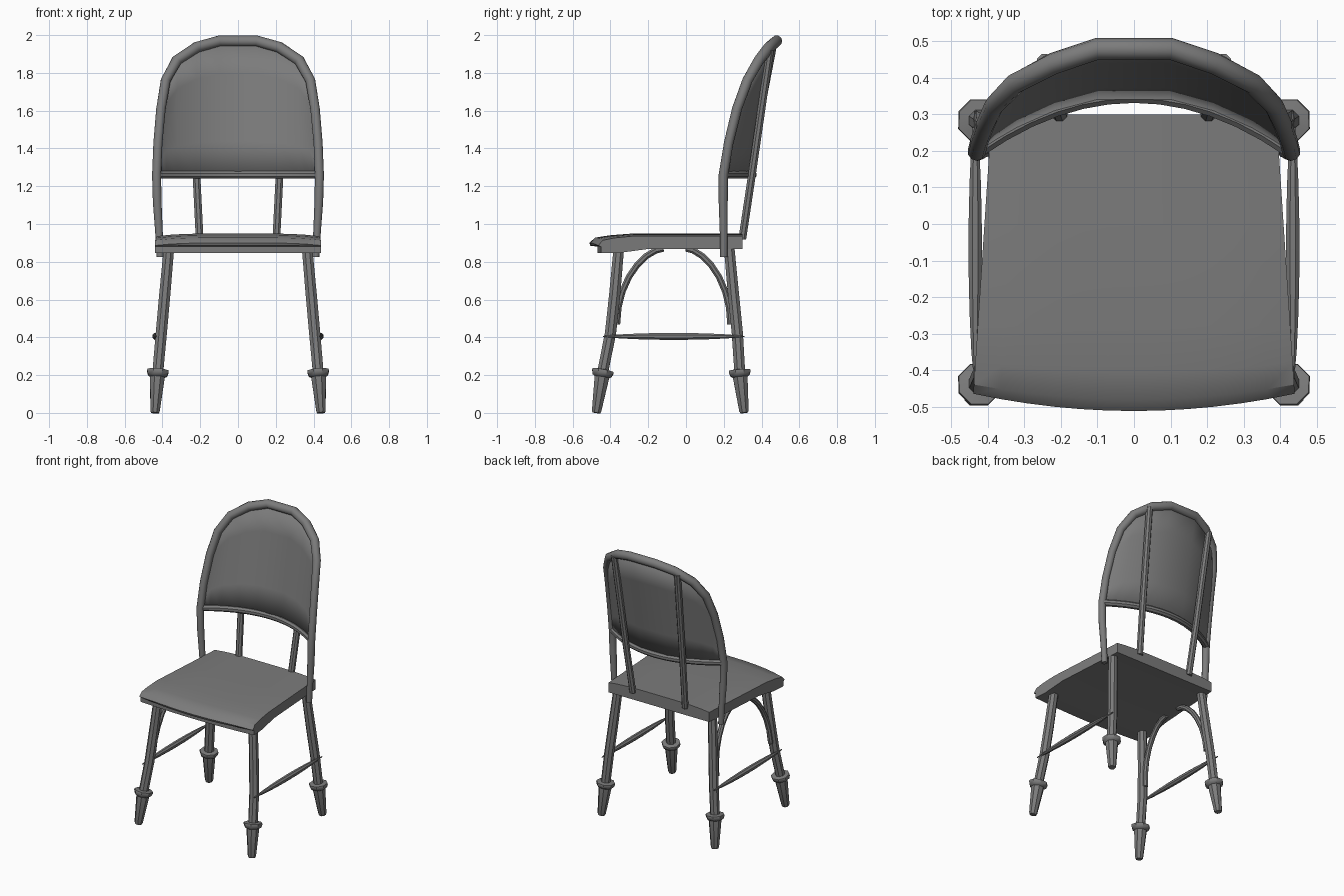
import bpy, bmesh, math
from mathutils import Vector

cube = bpy.data.objects.get("Cube")
if cube:
    bpy.data.objects.remove(cube)

grey = bpy.data.materials.new("dark grey")
grey.use_nodes = True
COLOUR = (0.2, 0.2, 0.2, 1)
grey.diffuse_color = COLOUR
grey.node_tree.nodes["Principled BSDF"].inputs["Base Color"].default_value = COLOUR


def finish(name, bm, angle=40):
    """Turn a bmesh into a smooth-shaded object with sharp creases."""
    bmesh.ops.recalc_face_normals(bm, faces=bm.faces)
    mesh = bpy.data.meshes.new(name)
    bm.to_mesh(mesh)
    bm.free()
    mesh.materials.append(grey)
    mesh.polygons.foreach_set("use_smooth", [True] * len(mesh.polygons))
    mesh.set_sharp_from_angle(angle=math.radians(angle))
    obj = bpy.data.objects.new(name, mesh)
    bpy.context.collection.objects.link(obj)
    return obj


def skin(bm, rings):
    """Join closed rings of points into a capped solid."""
    loops = [[bm.verts.new(p) for p in ring] for ring in rings]
    n = len(loops[0])
    for a, b in zip(loops, loops[1:]):
        for i in range(n):
            j = (i + 1) % n
            bm.faces.new((a[i], a[j], b[j], b[i]))
    bm.faces.new(loops[0])
    bm.faces.new(loops[-1])


def tube(name, path, radii, ref, sides=8):
    """Round bar along a path; ref is any axis the path never follows."""
    pts = [Vector(p) for p in path]
    if not isinstance(radii, (list, tuple)):
        radii = [radii] * len(pts)
    rings = []
    for i, p in enumerate(pts):
        t = (pts[min(i + 1, len(pts) - 1)] - pts[max(i - 1, 0)]).normalized()
        u = t.cross(Vector(ref)).normalized()
        v = t.cross(u)
        angles = [2 * math.pi * (k + 0.5) / sides for k in range(sides)]
        rings.append([p + radii[i] * (u * math.cos(a) + v * math.sin(a)) for a in angles])
    bm = bmesh.new()
    skin(bm, rings)
    return finish(name, bm)


X, Y, Z = (1, 0, 0), (0, 1, 0), (0, 0, 1)

# Seat: side profile (y, z) swept across the width, bowed at the front, domed on top
profile = [(-0.46, 0.885), (-0.465, 0.90), (-0.44, 0.928), (-0.38, 0.94), (-0.28, 0.95),
           (0.0, 0.95), (0.30, 0.95), (0.30, 0.868), (-0.2, 0.868), (-0.36, 0.846),
           (-0.45, 0.846), (-0.45, 0.88)]
rings = []
for k in range(13):
    u = k / 6 - 1
    ring = []
    for y, z in profile:
        half = 0.39 + 0.05 * (0.30 - y) / 0.76
        front = max(0.0, (-y - 0.28) / 0.18)
        bow = 0.046 * front * (1 - u * u) if z > 0.882 else 0.02 * front * (1 - u * u)
        drop = 0.014 * abs(u) ** 4 if z > 0.89 else 0
        ring.append((u * half, y - bow, z - drop))
    rings.append(ring)
bm = bmesh.new()
skin(bm, rings)
finish("seat", bm, 35)

# Bent back hoop, mirrored from one half
half_hoop = [(0.412, 0.20, 0.825), (0.418, 0.20, 0.95), (0.428, 0.197, 1.12), (0.431, 0.198, 1.26),
             (0.424, 0.226, 1.43), (0.408, 0.270, 1.61), (0.383, 0.325, 1.76), (0.325, 0.385, 1.865),
             (0.22, 0.440, 1.935), (0.10, 0.480, 1.969)]
half_radii = [0.019, 0.021, 0.024, 0.025, 0.025, 0.026, 0.027, 0.029, 0.030, 0.030]
hoop = half_hoop + [(-x, y, z) for x, y, z in reversed(half_hoop)]
tube("back_hoop", hoop, half_radii + half_radii[::-1], Y, 10)


# Curved lower rail of the back
def rail_y(x):
    return 0.352 - 0.152 * (x / 0.431) ** 2


RAIL_Z = 1.26
tube("back_rail", [(x, rail_y(x), RAIL_Z) for x in [0.43 * k / 6 for k in range(-6, 7)]], 0.022, Z)

# Back panel: thin sheet ruled between rail and hoop
bm = bmesh.new()
columns = []
for x, y, z in hoop:
    if z >= RAIL_Z:
        low = Vector((x, rail_y(x), RAIL_Z))
        high = Vector((x, y, z))
        columns.append([bm.verts.new(low.lerp(high, t / 4)) for t in range(5)])
for a, b in zip(columns, columns[1:]):
    for i in range(4):
        if (a[i].co - a[i + 1].co).length + (b[i].co - b[i + 1].co).length > 0:
            corners = [a[i], b[i], b[i + 1], a[i + 1]]
            bm.faces.new(corners)
bmesh.ops.remove_doubles(bm, verts=bm.verts, dist=0.0005)
panel = finish("back_panel", bm)
thick = panel.modifiers.new("thickness", "SOLIDIFY")
thick.thickness = 0.012
thick.offset = 0

# Leg shape: distance up the leg and radius, from foot tip to seat, with a collar
leg_shape = [(0.0, 0.022), (0.012, 0.027), (0.19, 0.042), (0.198, 0.055), (0.218, 0.062),
             (0.226, 0.060), (0.23, 0.031), (0.42, 0.032), (0.62, 0.032), (0.88, 0.030)]
front_line = [(0.0, -0.475), (0.21, -0.442), (0.42, -0.400), (0.62, -0.378), (0.88, -0.355)]
back_line = [(0.0, 0.308), (0.21, 0.285), (0.42, 0.272), (0.62, 0.252), (0.88, 0.228)]
spread = [(0.0, 0.440), (0.21, 0.425), (0.88, 0.365)]


def along(line, z):
    for (z0, a), (z1, b) in zip(line, line[1:]):
        if z <= z1:
            return a + (b - a) * (z - z0) / (z1 - z0)
    return line[-1][1]


for side, label in ((1, "left"), (-1, "right")):
    for line, end in ((front_line, "front"), (back_line, "back")):
        path = [(side * along(spread, z), along(line, z), z) for z, r in leg_shape]
        tube(f"{end}_{label}_leg", path, [r for z, r in leg_shape], Y)
    # Side stretcher, swelling in the middle
    steps = [k / 8 for k in range(9)]
    tube(f"{label}_stretcher", [(side * 0.435, -0.44 + 0.75 * t, 0.405) for t in steps],
         [0.003 + 0.017 * math.sin(math.pi * t) ** 0.7 if 0 < t < 1 else 0.003 for t in steps], Z)
    # Back spindle behind the panel
    tube(f"{label}_spindle", [(side * 0.203, 0.298, 0.92), (side * 0.22, 0.349, RAIL_Z),
                              (side * 0.245, 0.445, 1.92)], 0.022, Y)

# Curved braces under one side of the seat
for y0, y1, end in ((-0.365, -0.12, "front"), (0.235, 0.0, "back")):
    path = []
    for k in range(8):
        a = math.pi / 2 * k / 7
        z = 0.47 + 0.40 * math.sin(a)
        path.append((-along(spread, z), y1 + (y0 - y1) * math.cos(a) ** 1.2, z))
    tube(f"{end}_brace", path, 0.018, X)
